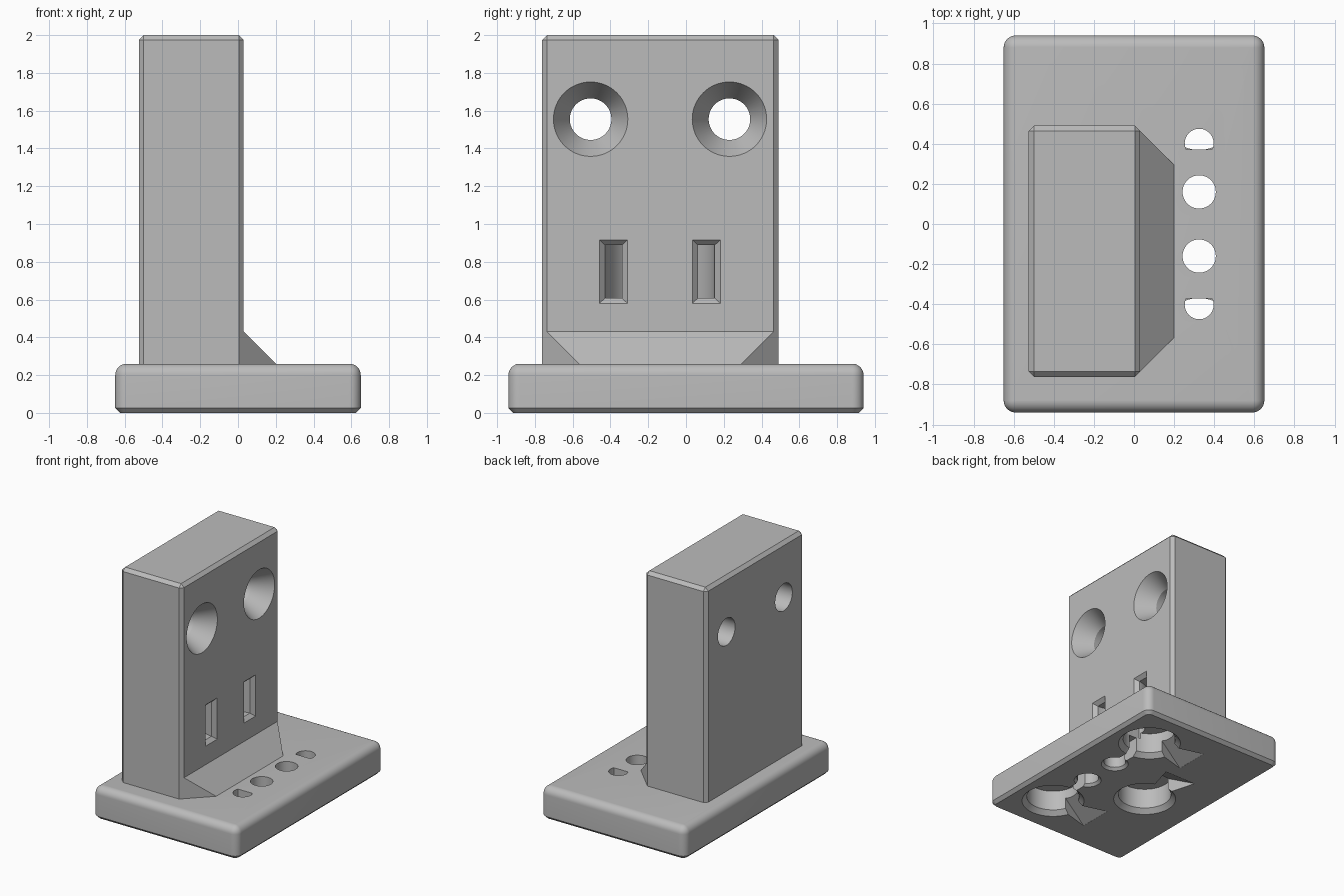
import bpy, bmesh, math
from mathutils import Vector

if "Cube" in bpy.data.objects:
    bpy.data.objects.remove(bpy.data.objects["Cube"])

grey = bpy.data.materials.new("plain grey")
grey.diffuse_color = (0.5, 0.5, 0.5, 1)
grey.use_nodes = True
grey.node_tree.nodes["Principled BSDF"].inputs["Base Color"].default_value = grey.diffuse_color


def finish(name, bm):
    bmesh.ops.recalc_face_normals(bm, faces=bm.faces)
    me = bpy.data.meshes.new(name)
    bm.to_mesh(me)
    bm.free()
    me.materials.append(grey)
    ob = bpy.data.objects.new(name, me)
    bpy.context.collection.objects.link(ob)
    return ob


def loft(name, rings):
    """Closed solid through rings of equal point count."""
    bm = bmesh.new()
    vs = [[bm.verts.new(p) for p in r] for r in rings]
    n = len(vs[0])
    for a, b in zip(vs, vs[1:]):
        for i in range(n):
            j = (i + 1) % n
            bm.faces.new((a[i], a[j], b[j], b[i]))
    bm.faces.new(vs[0])
    bm.faces.new(vs[-1])
    return finish(name, bm)


def turned(name, cx, cy, profile, along_x=False, n=64):
    """Round cutter from (height, radius) pairs, along z or x."""
    rings = []
    for h, r in profile:
        pts = [(cx + r * math.cos(2 * math.pi * i / n),
                cy + r * math.sin(2 * math.pi * i / n)) for i in range(n)]
        rings.append([(h, a, b) if along_x else (a, b, h) for a, b in pts])
    return loft(name, rings)


def prism(name, outline, z0, z1):
    return loft(name, [[(x, y, z) for x, y in outline] for z in (z0, z1)])


def hull(name, pts):
    bm = bmesh.new()
    for p in pts:
        bm.verts.new(p)
    bmesh.ops.convex_hull(bm, input=bm.verts)
    bmesh.ops.dissolve_limit(bm, angle_limit=0.01, verts=bm.verts, edges=bm.edges)
    return finish(name, bm)


def cut(target, cutter):
    cutter.hide_render = True
    mod = target.modifiers.new("cut", 'BOOLEAN')
    mod.operation = 'DIFFERENCE'
    mod.solver = 'EXACT'
    mod.object = cutter
    bpy.context.view_layer.objects.active = target
    bpy.ops.object.modifier_apply(modifier=mod.name)
    bpy.data.objects.remove(cutter)


def smooth(ob):
    bpy.ops.object.select_all(action='DESELECT')
    ob.select_set(True)
    bpy.context.view_layer.objects.active = ob
    bpy.ops.object.shade_smooth_by_angle(angle=math.radians(30))


# Base plate: rounded corners and top edge, chamfered bottom edge
HX, HY, H, R = 0.65, 0.94, 0.26, 0.06


def base_ring(z, inset):
    r = max(R - inset, 0.002)
    pts = []
    for k, (sx, sy) in enumerate(((1, 1), (-1, 1), (-1, -1), (1, -1))):
        for i in range(9):
            a = math.pi / 2 * (k + i / 8)
            pts.append((sx * (HX - R) + r * math.cos(a),
                        sy * (HY - R) + r * math.sin(a), z))
    return pts


levels = [(0, 0.025), (0.025, 0)]
for i in range(9):
    a = math.pi / 2 * i / 8
    levels.append((H - R + R * math.sin(a), R * (1 - math.cos(a))))
base = loft("base_plate", [base_ring(z, s) for z, s in levels])


# Underside pockets, each with a sloping pry notch
def pocket(cx, cy, dx, dy):
    cut(base, turned("pocket", cx, cy, [(-0.01, 0.246), (0.036, 0.2), (0.2, 0.2)]))
    d, s, c = Vector((dx, dy, 0)), Vector((-dy, dx, 0)), Vector((cx, cy, 0))
    pts = []
    for dist, w, top in ((0.1, 0.05, 0.17), (0.42, 0.14, 0.001)):
        for side in (-1, 1):
            for z in (-0.02, top):
                pts.append(c + d * dist + s * side * w + Vector((0, 0, z)))
    cut(base, hull("notch", pts))


PX = 0.325
pocket(-0.19, -0.1, 0, 1)
for m in (-1, 1):
    pocket(PX, m * 0.57, -1, 0)
    # Through hole, half-round hole and the channel joining them underneath
    cut(base, turned("through_hole", PX, m * 0.16,
                     [(-0.01, 0.113), (0.02, 0.083), (0.3, 0.083)], n=48))
    arc = [math.radians(-27 + 234 * i / 32) for i in range(33)]
    cut(base, prism("half_round", [(PX + 0.072 * math.cos(a),
                                    m * (0.403 + 0.072 * math.sin(a))) for a in arc], 0.15, 0.3))
    cut(base, prism("channel", [(PX - 0.035, m * 0.17), (PX + 0.035, m * 0.17),
                                (PX + 0.035, m * 0.45), (PX - 0.035, m * 0.45)], -0.02, 0.15))
smooth(base)

# Upright block, chamfered everywhere but the foot
X0, X1, Y0, Y1, Z0, Z1 = -0.525, 0.03, -0.762, 0.49, 0.25, 2.0
upright = prism("upright", [(X0, Y0), (X1, Y0), (X1, Y1), (X0, Y1)], Z0, Z1)
bm = bmesh.new()
bm.from_mesh(upright.data)
edges = [e for e in bm.edges if max(v.co.z for v in e.verts) > 1]
bmesh.ops.bevel(bm, geom=edges, offset=0.026, segments=1, affect='EDGES')
bm.to_mesh(upright.data)
bm.free()

# Countersunk screw holes
for y in (-0.505, 0.23):
    cut(upright, turned("screw_hole", y, 1.555, [(0.05, 0.2086), (-0.12, 0.11), (-0.6, 0.11)],
                        along_x=True))

# Curved strap tunnel with flared mouths
YM, ZM = -0.138, 0.748
arc = [math.radians(90 + 180 * i / 32) for i in range(33)]
tunnel = [(0.01 + r * math.cos(a), YM + r * math.sin(a))
          for r, seq in ((0.29, arc), (0.202, arc[::-1])) for a in seq]
cut(upright, prism("strap_tunnel", tunnel, ZM - 0.14, ZM + 0.14))
for m in (-1, 1):
    cut(upright, hull("mouth", [(x, YM + m * 0.246 + sy * w, ZM + sz * h)
                                for x, w, h in ((0.04, 0.084, 0.177), (0.0, 0.044, 0.14))
                                for sy in (-1, 1) for sz in (-1, 1)]))
smooth(upright)

# Sloping gusset between upright and base
pts = []
for y, s in ((-0.736, 1), (0.464, -1)):
    pts += [(0.0, y, 0.25), (0.0, y, 0.43), (0.03, y, 0.25), (0.03, y, 0.43),
            (0.2, y + s * 0.17, 0.26), (0.2, y + s * 0.17, 0.25)]
hull("gusset", pts)
